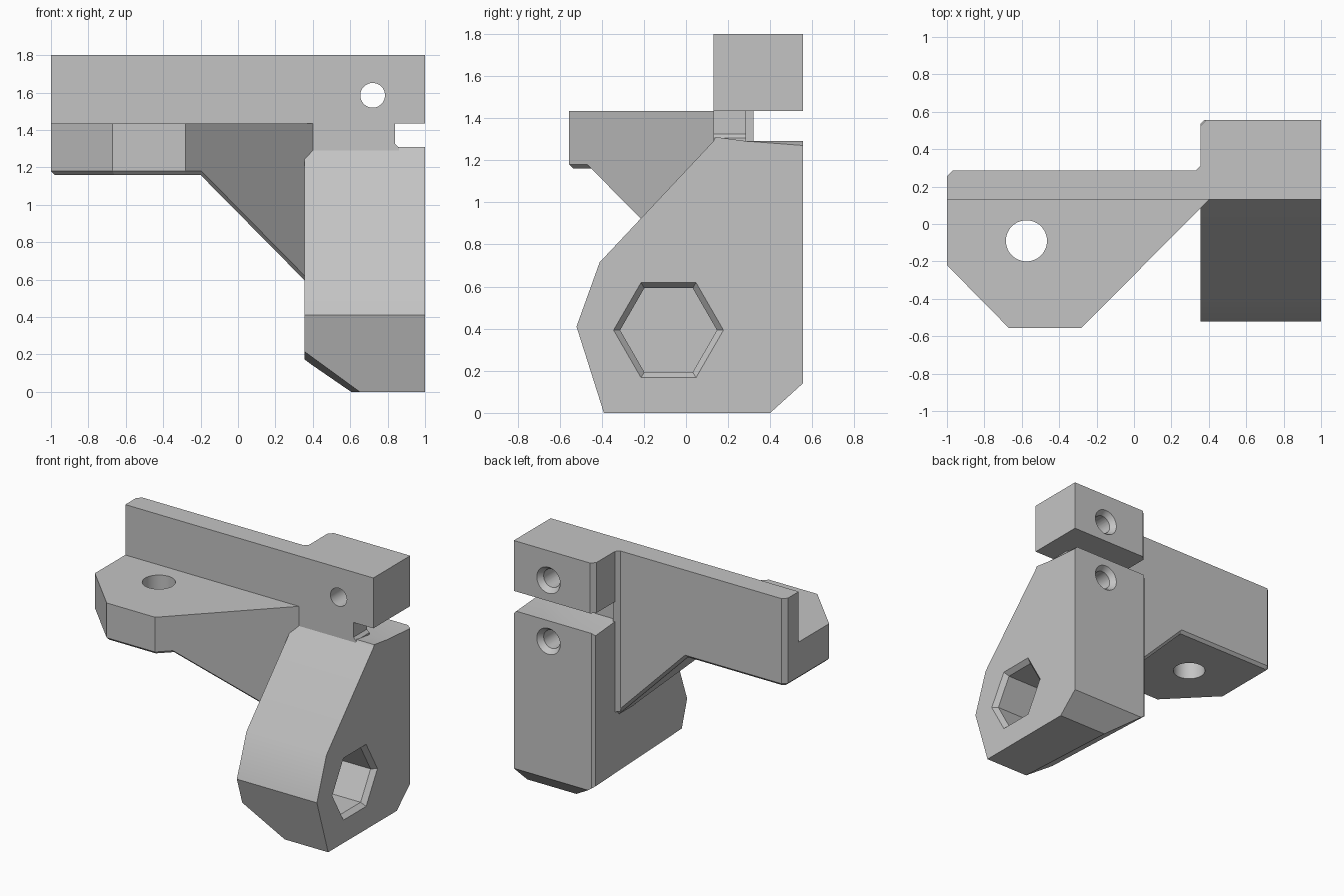
import bpy
import bmesh
from math import pi, radians
from mathutils import Matrix, Vector

if "Cube" in bpy.data.objects:
    bpy.data.objects.remove(bpy.data.objects["Cube"])

grey = bpy.data.materials.new("plain grey")
grey.use_nodes = True
colour = (0.55, 0.55, 0.55, 1)
grey.diffuse_color = colour
grey.node_tree.nodes["Principled BSDF"].inputs["Base Color"].default_value = colour


def add_object(name, bm):
    bmesh.ops.recalc_face_normals(bm, faces=bm.faces)
    mesh = bpy.data.meshes.new(name)
    bm.to_mesh(mesh)
    bm.free()
    mesh.materials.append(grey)
    obj = bpy.data.objects.new(name, mesh)
    bpy.context.collection.objects.link(obj)
    return obj


def prism(name, points, axis, low, high):
    """Extrude a 2D outline along the given axis."""
    place = {"x": lambda a, b: (low, a, b),
             "y": lambda a, b: (a, low, b),
             "z": lambda a, b: (a, b, low)}[axis]
    bm = bmesh.new()
    face = bm.faces.new([bm.verts.new(place(a, b)) for a, b in points])
    grown = bmesh.ops.extrude_face_region(bm, geom=[face])["geom"]
    step = Vector([high - low if axis == k else 0 for k in "xyz"])
    bmesh.ops.translate(bm, vec=step, verts=[v for v in grown if isinstance(v, bmesh.types.BMVert)])
    return add_object(name, bm)


def plug(start, direction, sections, sides=48):
    """Cutter made of tapered sections: (depth from, depth to, radius, end radius)."""
    turn = Vector(direction).to_track_quat("Z", "Y").to_matrix().to_4x4()
    cutters = []
    for d0, d1, r0, r1 in sections:
        bm = bmesh.new()
        bmesh.ops.create_cone(bm, cap_ends=True, segments=sides, radius1=r0, radius2=r1,
                              depth=d1 - d0,
                              matrix=Matrix.Translation(start) @ turn
                              @ Matrix.Translation((0, 0, (d0 + d1) / 2)))
        cutters.append(add_object("cutter", bm))
    return cutters


def boolean(obj, others, operation="DIFFERENCE"):
    """Apply each helper shape, then remove it."""
    for other in others:
        mod = obj.modifiers.new("shape", "BOOLEAN")
        mod.operation, mod.solver, mod.object = operation, "EXACT", other
        bpy.context.view_layer.objects.active = obj
        bpy.ops.object.modifier_apply(modifier=mod.name)
        bpy.data.objects.remove(other)


def chamfer(obj, width, rule):
    bm = bmesh.new()
    bm.from_mesh(obj.data)
    bmesh.ops.dissolve_limit(bm, angle_limit=0.01, verts=bm.verts, edges=bm.edges)
    edges = [e for e in bm.edges if len(e.link_faces) == 2 and rule(e)]
    bmesh.ops.bevel(bm, geom=edges, offset=width, segments=1, affect="EDGES", clamp_overlap=True)
    bm.to_mesh(obj.data)
    bm.free()


def middle(edge):
    return (edge.verts[0].co + edge.verts[1].co) / 2


BACK, SIDE = 0.555, 0.355

# Long bar with the upper clamp block
bar = prism("upper_bar", [(-1, 0.13), (1, 0.13), (1, BACK), (SIDE + 0.03, BACK),
                          (SIDE, BACK - 0.03), (SIDE, 0.31), (SIDE - 0.025, 0.285),
                          (-0.97, 0.285), (-1, 0.255)], "z", 1.433, 1.8)

# Shelf and its diagonal gusset
shelf = prism("shelf_gusset", [(-1, -0.22), (-0.67, -0.555), (-0.28, -0.555), (0.4, 0.13),
                               (0.4, 0.285), (-0.97, 0.285), (-1, 0.255)], "z", 0.4, 1.433)
outline = prism("cutter", [(-1.1, 1.5), (-1.1, 1.16), (-0.2, 1.16), (0.5, 0.45), (0.5, 1.5)],
                "y", -0.8, 0.8)
boolean(shelf, [outline], "INTERSECT")


def shelf_underside(edge):
    tilt = sorted(f.normal.z for f in edge.link_faces)
    return tilt[0] < -0.5 and abs(tilt[1]) < 0.1 and middle(edge).x < 0.38


chamfer(shelf, 0.02, shelf_underside)

# Hinge body below the slot
body = prism("lower_body", [(-0.39, 0), (0.4, 0), (BACK, 0.14), (BACK, 1.29), (0.29, 1.29),
                            (0.14, 1.31), (0.13, 1.29), (-0.41, 0.715), (-0.52, 0.41)],
             "x", SIDE, 1)


def body_edges(edge):
    m = middle(edge)
    back_corner = m.y > BACK - 0.01 and m.x < SIDE + 0.01 and 0.3 < m.z < 1.2
    top_rim = m.z > 1.285 and 0.29 < m.y < BACK - 0.01
    return back_corner or top_rim


chamfer(body, 0.028, body_edges)

# Slanted cut on the lower inner corner
bm = bmesh.new()
bm.from_mesh(body.data)
corner = Vector((SIDE, -0.46, 0.215))
normal = (Vector((0.65, -0.39, 0)) - corner).cross(Vector((SIDE, 0.5, 0.175)) - corner)
if normal.z > 0:
    normal.negate()
cut = bmesh.ops.bisect_plane(bm, geom=bm.verts[:] + bm.edges[:] + bm.faces[:], plane_co=corner,
                             plane_no=normal, clear_outer=True)
rim = [e for e in cut["geom_cut"] if isinstance(e, bmesh.types.BMEdge)]
bmesh.ops.holes_fill(bm, edges=rim)
bmesh.ops.recalc_face_normals(bm, faces=bm.faces)
bm.to_mesh(body.data)
bm.free()

# Thin neck joining block and body, with a flared foot and head
neck = prism("slot_neck", [(0.34, 1.25), (0.86, 1.25), (0.86, 1.305), (0.84, 1.325),
                           (0.84, 1.45), (0.34, 1.45)], "y", 0.13, 0.285)

# Small fillet where the wall meets the body
fillet = prism("wall_fillet", [(SIDE - 0.025, 0.28), (SIDE + 0.01, 0.28), (SIDE + 0.01, 0.32),
                               (SIDE, 0.31), (SIDE - 0.025, 0.285)], "z", 0.63, 1.44)

# Screw holes with countersinks, shelf hole and hexagonal nut pocket
for part, height, depth in ((bar, 1.585, 0.6), (body, 1.14, 0.35)):
    boolean(part, plug((0.72, BACK + 0.01, height), (0, -1, 0),
                       [(0, 0.05, 0.102, 0.065), (0.02, depth, 0.066, 0.066)]))
boolean(shelf, plug((-0.575, -0.09, 1), (0, 0, 1), [(0, 0.6, 0.11, 0.11)]))
pocket = plug((1.01, -0.083, 0.393), (-1, 0, 0),
              [(0, 0.045, 0.27, 0.229), (0.02, 0.42, 0.23, 0.23)], 6)
for hexagon in pocket:
    # Turn so two corners point forward and back
    points = [v.co for v in hexagon.data.vertices]
    if max(p.z for p in points) - 0.393 > max(p.y for p in points) + 0.083:
        pivot = Matrix.Translation((0, -0.083, 0.393))
        hexagon.data.transform(pivot @ Matrix.Rotation(pi / 6, 4, "X") @ pivot.inverted())
boolean(body, pocket)

# Smooth shading with sharp edges kept
for part in (bar, shelf, body, neck, fillet):
    bpy.ops.object.select_all(action="DESELECT")
    part.select_set(True)
    bpy.context.view_layer.objects.active = part
    bpy.ops.object.shade_smooth_by_angle(angle=radians(30))
